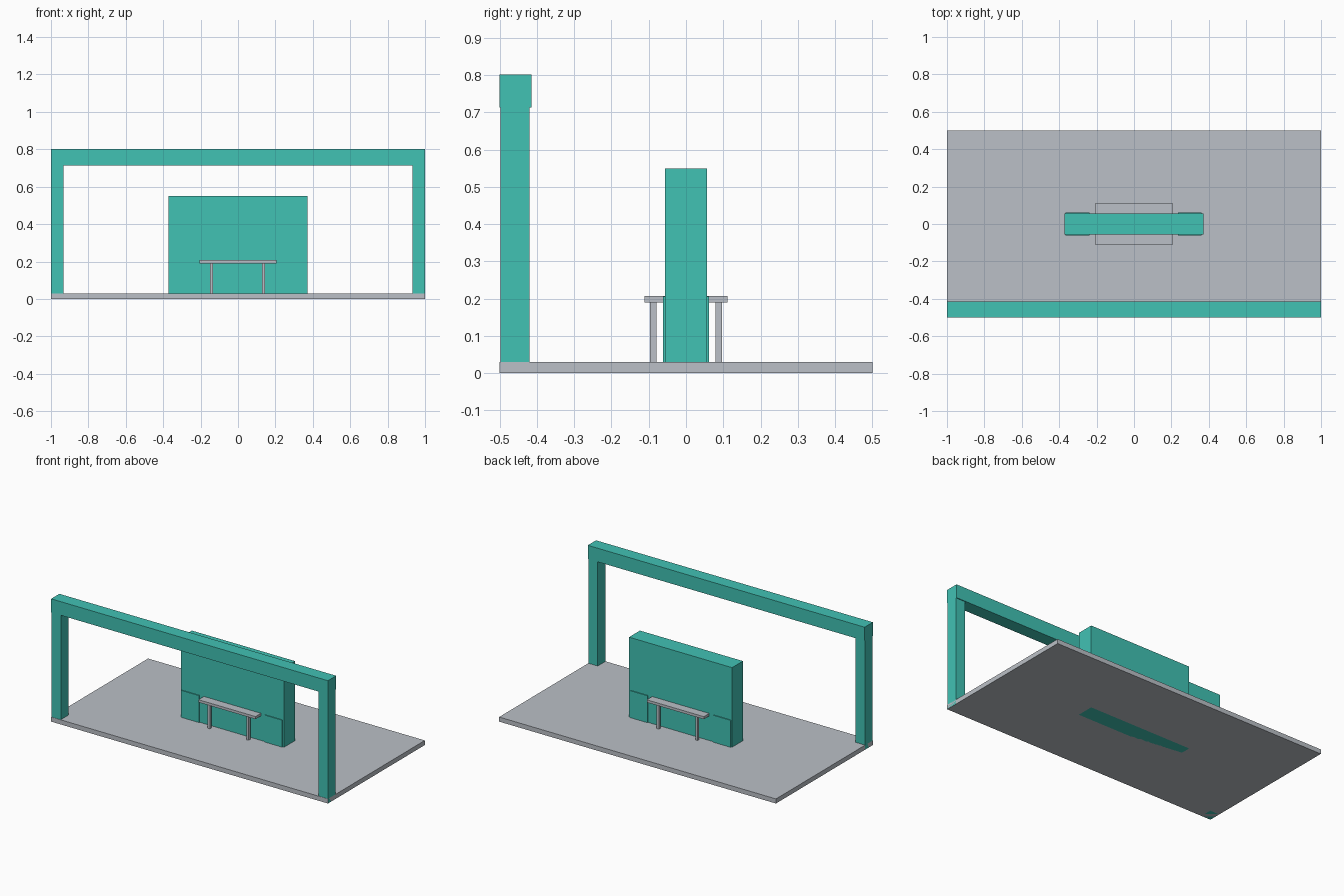
import bpy

if "Cube" in bpy.data.objects:
    bpy.data.objects.remove(bpy.data.objects["Cube"])


def material(name, rgb):
    m = bpy.data.materials.new(name)
    m.diffuse_color = (*rgb, 1)
    m.use_nodes = True
    m.node_tree.nodes["Principled BSDF"].inputs["Base Color"].default_value = m.diffuse_color
    return m


teal = material("teal", (0.053, 0.539, 0.456))
grey = material("light grey", (0.497, 0.527, 0.571))


def box(name, x, y, z, mat):
    """Box from (min, max) ranges on each axis."""
    bpy.ops.mesh.primitive_cube_add(size=1)
    ob = bpy.context.object
    ob.name = name
    for v in ob.data.vertices:
        v.co = [r[0] + (c + 0.5) * (r[1] - r[0]) for c, r in zip(v.co, (x, y, z))]
    ob.data.materials.append(mat)
    return ob


def span(a, b, side):
    """Range a..b mirrored to the given side."""
    return tuple(sorted((a * side, b * side)))


# Floor slab
box("floor", (-1, 1), (-0.5, 0.5), (0, 0.03), grey)

# Front gateway: crossbeam on two posts
box("crossbeam", (-1, 1), (-0.5, -0.415), (0.713, 0.802), teal)
for s in (-1, 1):
    box("gate_post", span(0.932, 1.0, s), (-0.498, -0.42), (0, 0.713), teal)

# Central wall with thin raised panels at its lower ends
box("wall", (-0.372, 0.372), (-0.056, 0.056), (0, 0.55), teal)
for x in ((-0.366, -0.238), (0.234, 0.362)):
    box("end_panel", x, (-0.062, 0.062), (0.02, 0.206), teal)

# A bench on each face of the wall
for s in (-1, 1):
    box("bench_seat", (-0.207, 0.205), span(0.05, 0.112, s), (0.19, 0.207), grey)
    for x in (-0.143, 0.136):
        box("bench_leg", (x - 0.008, x + 0.008), span(0.079, 0.097, s), (0.03, 0.19), grey)
